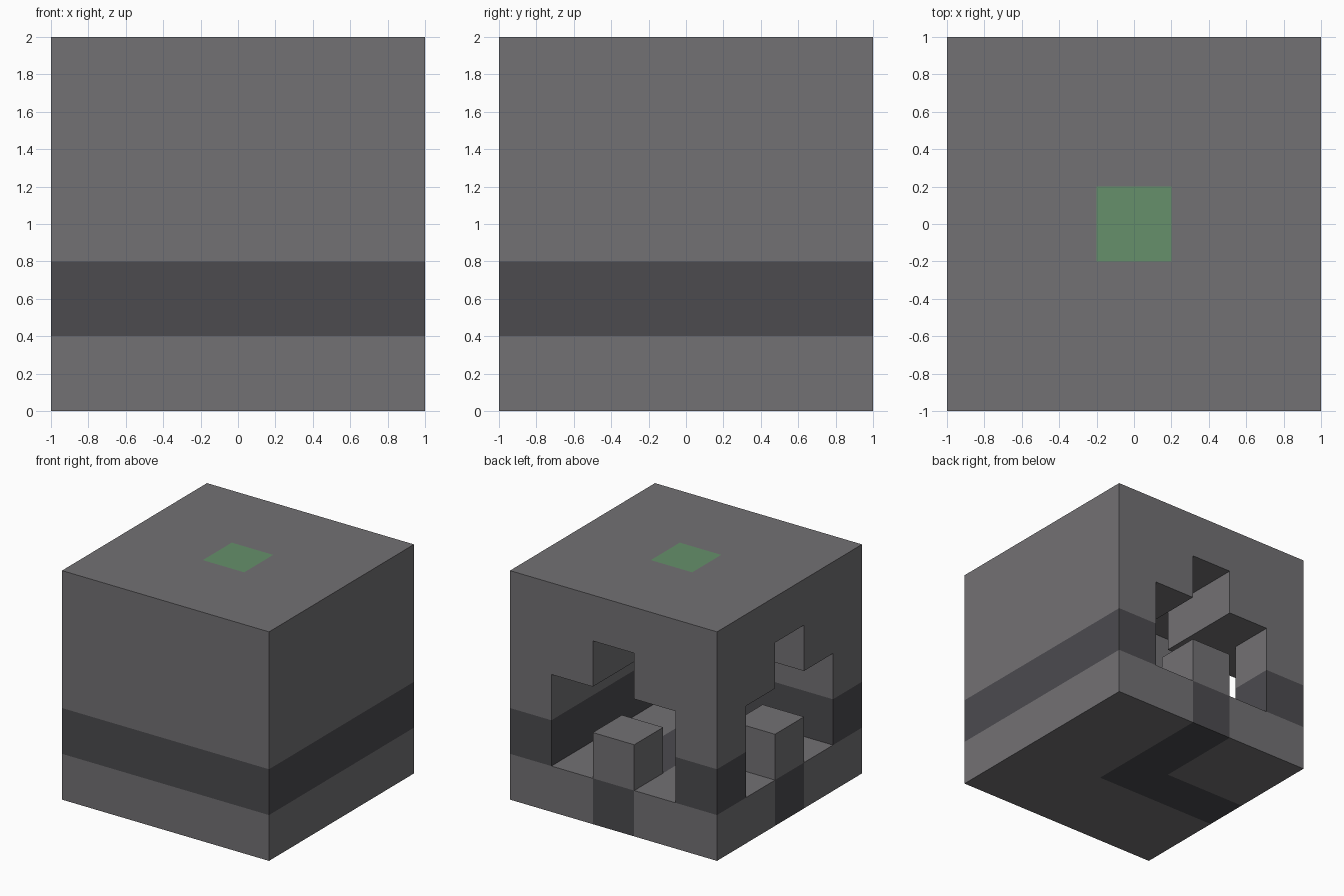
import bpy
import bmesh
from mathutils import Vector

if "Cube" in bpy.data.objects:
    bpy.data.objects.remove(bpy.data.objects["Cube"], do_unlink=True)

N = 5            # cells along each side
CELL = 2 / N


def make_material(name, rgb):
    mat = bpy.data.materials.new(name)
    mat.use_nodes = True
    color = (*rgb, 1)
    mat.diffuse_color = color
    mat.node_tree.nodes["Principled BSDF"].inputs["Base Color"].default_value = color
    return mat


grey = make_material("grey", (0.171, 0.165, 0.174))
dark = make_material("dark_grey", (0.072, 0.070, 0.078))
green = make_material("green", (0.133, 0.279, 0.147))

# Plan shapes: the bent path, the passage around it and the doorway cells
plan = {(i, j) for i in range(N) for j in range(N)}
path = {(2, 4), (2, 3), (2, 2), (1, 2), (0, 2)}
passage = {(i, j) for i, j in plan if 0 < j and i < 4} - {(0, 4)}
doorways = {(2, 4), (0, 2)}


def layer(cells, *levels):
    return {(i, j, k) for i, j in cells for k in levels}


# Each part is a set of cells with its colour
parts = {
    "base": (layer(plan - path, 0), grey),
    "floor_path": (layer(path, 0), dark),
    "band_walls": (layer(plan - passage, 1), dark),
    "doorway_blocks": (layer(doorways, 1), grey),
    "upper_body": (layer(plan - passage, 2) | layer(plan - path, 3) | layer(plan, 4), grey),
}
solid = set().union(*(cells for cells, _ in parts.values()))
directions = [Vector([s if a == axis else 0 for a in range(3)])
              for axis in range(3) for s in (-1, 1)]


def build_part(name, cells, mat):
    """Skin the exposed sides of the cells and merge the flat areas."""
    bm = bmesh.new()
    for cell in sorted(cells):
        center = Vector(cell) + Vector((0.5, 0.5, 0.5))
        for d in directions:
            if tuple(int(c) for c in Vector(cell) + d) in solid:
                continue
            u = Vector((d.y, d.z, d.x))
            v = d.cross(u)
            corners = [center + (d + u * a + v * b) / 2
                       for a, b in ((-1, -1), (1, -1), (1, 1), (-1, 1))]
            face = bm.faces.new([bm.verts.new(c * CELL - Vector((1, 1, 0)))
                                 for c in corners])
            # Green panel in the middle of the roof
            if d.z > 0 and cell == (2, 2, N - 1):
                face.material_index = 1
    bmesh.ops.remove_doubles(bm, verts=bm.verts, dist=0.001)
    bmesh.ops.dissolve_limit(bm, angle_limit=0.01, verts=bm.verts,
                             edges=bm.edges, delimit={'MATERIAL'})
    mesh = bpy.data.meshes.new(name)
    bm.to_mesh(mesh)
    bm.free()
    mesh.materials.append(mat)
    if name == "upper_body":
        mesh.materials.append(green)
    obj = bpy.data.objects.new(name, mesh)
    bpy.context.collection.objects.link(obj)


for name, (cells, mat) in parts.items():
    build_part(name, cells, mat)
